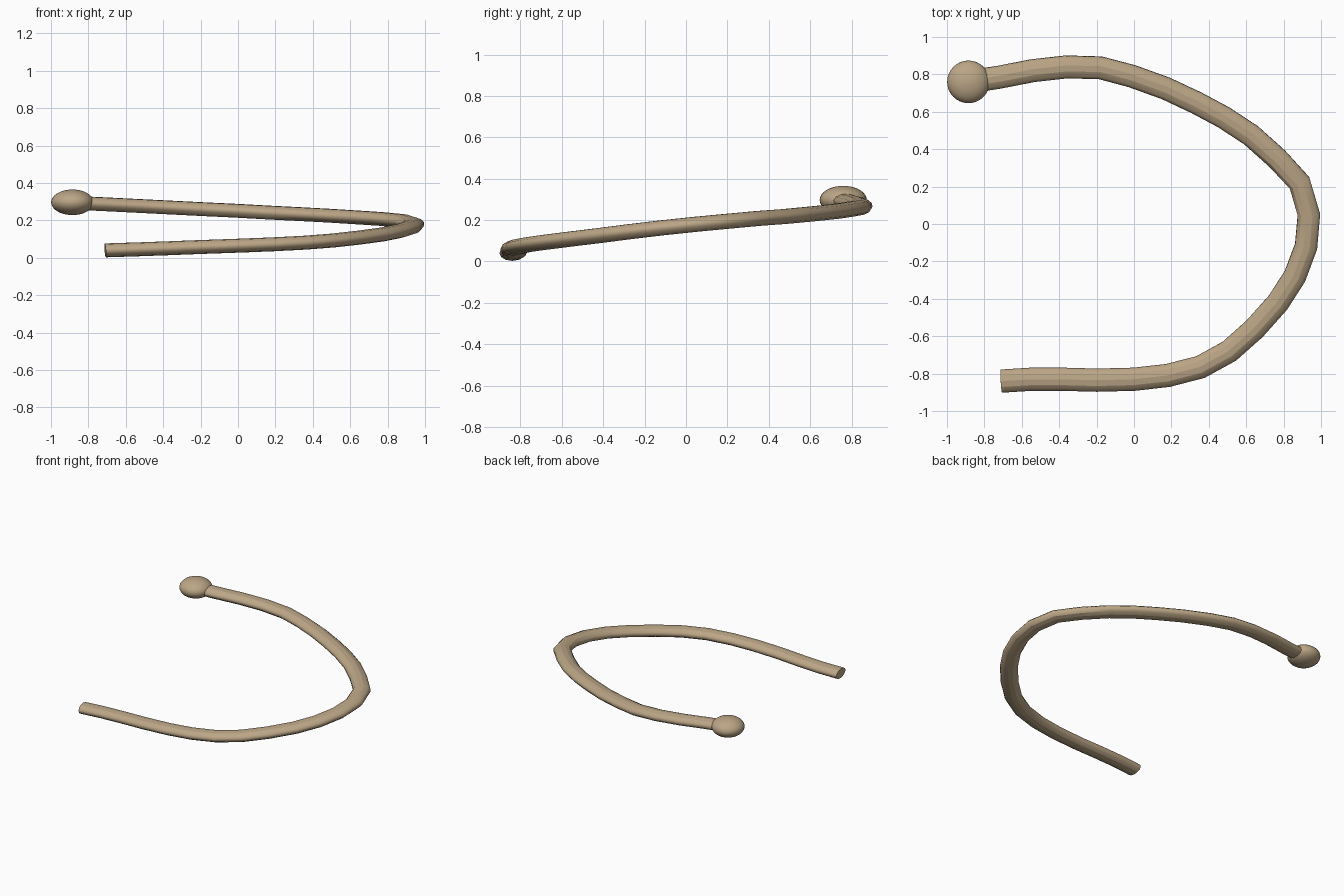
import bpy

if "Cube" in bpy.data.objects:
    bpy.data.objects.remove(bpy.data.objects["Cube"])

FLAT = 0.6  # the whole model is squashed vertically

mat = bpy.data.materials.new("tan")
mat.diffuse_color = (0.50, 0.38, 0.24, 1)
mat.use_nodes = True
mat.node_tree.nodes["Principled BSDF"].inputs["Base Color"].default_value = mat.diffuse_color

# Centre line of the bent rod, from the plain end to the knob
path = [
    (-.71, -.84, .04), (-.55, -.83, .045), (-.38, -.83, .051), (-.20, -.835, .058),
    (0, -.83, .065), (.18, -.81, .072), (.355, -.765, .081), (.51, -.68, .093),
    (.645, -.56, .108), (.77, -.42, .125), (.86, -.28, .143), (.92, -.12, .162),
    (.935, .05, .18), (.885, .22, .196), (.765, .35, .208), (.625, .475, .217),
    (.48, .57, .226), (.33, .65, .234), (.17, .725, .242), (-.01, .79, .252),
    (-.18, .835, .260), (-.36, .84, .269), (-.54, .82, .278), (-.72, .785, .287),
    (-.85, .765, .293)]

# Rod: round tube swept along the path, then flattened
curve = bpy.data.curves.new("rod", 'CURVE')
curve.dimensions = '3D'
curve.bevel_depth = 0.062
curve.bevel_resolution = 4
curve.use_fill_caps = True
spline = curve.splines.new('POLY')
spline.points.add(len(path) - 1)
for point, (x, y, z) in zip(spline.points, path):
    point.co = (x, y, z / FLAT, 1)
rod = bpy.data.objects.new("rod", curve)
bpy.context.collection.objects.link(rod)
rod.scale.z = FLAT
bpy.ops.object.select_all(action='DESELECT')
bpy.context.view_layer.objects.active = rod
rod.select_set(True)
bpy.ops.object.convert(target='MESH')
rod = bpy.context.object
bpy.ops.object.shade_smooth_by_angle()

# Flattened ball knob on the raised end
bpy.ops.mesh.primitive_uv_sphere_add(segments=32, ring_count=16, radius=0.114,
                                     location=(-.885, .76, .297))
knob = bpy.context.object
knob.name = "end_knob"
knob.scale.z = FLAT
bpy.ops.object.shade_smooth_by_angle()

for part in (rod, knob):
    part.data.materials.clear()
    part.data.materials.append(mat)
